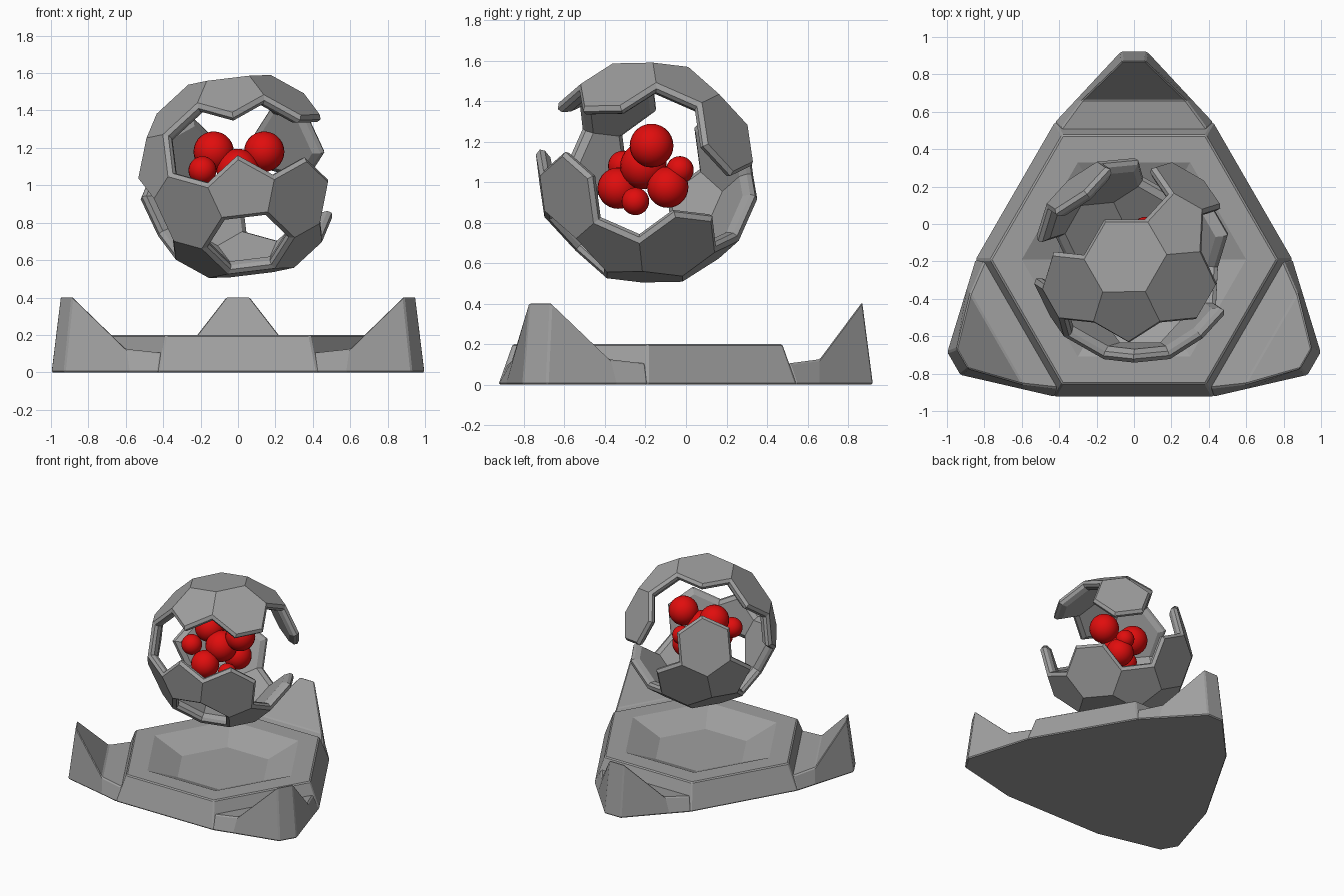
import bpy, bmesh, math
from mathutils import Vector, Matrix

if "Cube" in bpy.data.objects:
    bpy.data.objects.remove(bpy.data.objects["Cube"])


def material(name, rgb):
    m = bpy.data.materials.new(name)
    m.diffuse_color = (*rgb, 1)
    m.use_nodes = True
    m.node_tree.nodes["Principled BSDF"].inputs["Base Color"].default_value = m.diffuse_color
    return m


GREY = material("stone_grey", (0.35, 0.35, 0.35))
RED = material("core_red", (0.75, 0.004, 0.004))
AXIS_Y = -0.19            # centre of the three-fold symmetry


def finish(bm, name, mat, bevel=0.0):
    bmesh.ops.recalc_face_normals(bm, faces=bm.faces)
    me = bpy.data.meshes.new(name)
    bm.to_mesh(me)
    bm.free()
    ob = bpy.data.objects.new(name, me)
    bpy.context.collection.objects.link(ob)
    me.materials.append(mat)
    if bevel:
        mod = ob.modifiers.new("soft_edges", 'BEVEL')
        mod.width, mod.segments, mod.limit_method = bevel, 1, 'ANGLE'
    return ob


def loft(bm, rings):
    """Skin a list of equally long closed loops and cap both ends."""
    loops = [[bm.verts.new(p) for p in ring] for ring in rings]
    n = len(loops[0])
    for a, b in zip(loops, loops[1:]):
        for i in range(n):
            j = (i + 1) % n
            bm.faces.new((a[i], a[j], b[j], b[i]))
    bm.faces.new(loops[0])
    bm.faces.new(loops[-1])


# Pedestal: hexagonal body with a sloped basin
bm = bmesh.new()
loft(bm, [[(r * math.cos(k * math.pi / 3), AXIS_Y + r * math.sin(k * math.pi / 3), z)
           for k in range(6)]
          for r, z in [(0.85, 0.0), (0.768, 0.2), (0.6, 0.2), (0.36, 0.1)]])
finish(bm, "pedestal", GREY, 0.008)

# Corner horns: (foot distance, foot half width, top distance, top half width, top height)
STATIONS = [(0.64, 0.37, 0.64, 0.36, 0.105),
            (0.736, 0.425, 0.70, 0.39, 0.105),
            (0.85, 0.316, 0.85, 0.28, 0.125),
            (1.113, 0.07, 1.06, 0.062, 0.407)]
for i in range(3):
    bm = bmesh.new()
    loft(bm, [[(-fw, f, 0), (fw, f, 0), (tw, t, z), (-tw, t, z)]
              for f, fw, t, tw, z in STATIONS])
    bm.transform(Matrix.Translation((0, AXIS_Y, 0)) @ Matrix.Rotation(i * math.tau / 3, 4, 'Z'))
    finish(bm, f"corner_horn_{i + 1}", GREY, 0.008)


# Broken shell: truncated icosahedron with some panels missing
def polar(angle, azimuth):
    a, b = math.radians(angle), math.radians(azimuth)
    return Vector((math.sin(a) * math.cos(b), math.sin(a) * math.sin(b), math.cos(a)))


pents = [polar(a, b + k * 120) for a, b in
         [(37.377, -90), (79.188, -30), (100.812, -90), (142.623, -30)] for k in range(3)]


def near(p, q):
    return 0.3 < p.dot(q) < 0.6


hexes = [(p + q + r).normalized() for i, p in enumerate(pents)
         for j, q in enumerate(pents[:i]) for r in pents[:j]
         if near(p, q) and near(q, r) and near(p, r)]
corners = [(2 * p + q).normalized() for p in pents for q in pents if near(p, q)]

# Panels that remain, as (angle from the top panel, azimuth)
KEPT = [polar(*d) for d in [
    (0, 0), (37.4, -90), (37.4, 30), (41.8, -30), (41.8, 210), (70.5, 52.2), (70.5, 127.8),
    (79.2, 210), (100.8, -90), (100.8, 150), (109.5, -52.2), (109.5, -127.8), (109.5, 112.2),
    (142.6, -30), (142.6, 210), (142.6, 90), (138.2, 30), (138.2, 150), (180, 0)]]

RADIUS, INNER, CENTRE = 0.568, 0.87, Vector((0.01, AXIS_Y, 1.047))
bm = bmesh.new()
outer = [bm.verts.new(c * RADIUS) for c in corners]
inner = [bm.verts.new(c * RADIUS * INNER) for c in corners]
used = {}
for n, sides in [(p, 5) for p in pents] + [(h, 6) for h in hexes]:
    if max(n.dot(k) for k in KEPT) < 0.99:
        continue
    ids = sorted(range(60), key=lambda i: -corners[i].dot(n))[:sides]
    u = n.orthogonal().normalized()
    w = n.cross(u)
    ids.sort(key=lambda i: math.atan2(corners[i].dot(w), corners[i].dot(u)))
    bm.faces.new([outer[i] for i in ids])
    bm.faces.new([inner[i] for i in reversed(ids)])
    for a, b in zip(ids, ids[1:] + ids[:1]):
        used[(a, b)] = True
# Rim walls along the open edges, then chamfer the rim
rim = []
for a, b in used:
    if (b, a) not in used:
        f = bm.faces.new((outer[b], outer[a], inner[a], inner[b]))
        rim += [e for e in f.edges if set(e.verts) in ({outer[a], outer[b]}, {inner[a], inner[b]})]
bmesh.ops.delete(bm, geom=[v for v in bm.verts if not v.link_faces], context='VERTS')
bmesh.ops.bevel(bm, geom=rim, offset=0.024, segments=1, affect='EDGES', clamp_overlap=True)
tilt = Vector((0, 0, 1)).rotation_difference(Vector((-0.12, 0.05, 0.99)).normalized())
bm.transform(Matrix.Translation(CENTRE) @ tilt.to_matrix().to_4x4())
finish(bm, "broken_shell", GREY)

# Cluster of red balls inside the shell: (x, y, z, radius)
BALLS = [(-0.13, -0.17, 1.18, 0.108), (0.14, -0.17, 1.18, 0.108),
         (0.06, -0.09, 0.975, 0.102), (-0.055, -0.335, 0.97, 0.102),
         (0.0, -0.21, 1.08, 0.115), (-0.19, -0.31, 1.08, 0.075),
         (0.06, -0.03, 1.06, 0.068), (0.08, -0.25, 0.905, 0.068)]
for i, (x, y, z, r) in enumerate(BALLS):
    bm = bmesh.new()
    bmesh.ops.create_uvsphere(bm, u_segments=24, v_segments=14, radius=r)
    for f in bm.faces:
        f.smooth = True
    bm.transform(Matrix.Translation((x, y, z)))
    finish(bm, f"core_ball_{i + 1}", RED)
